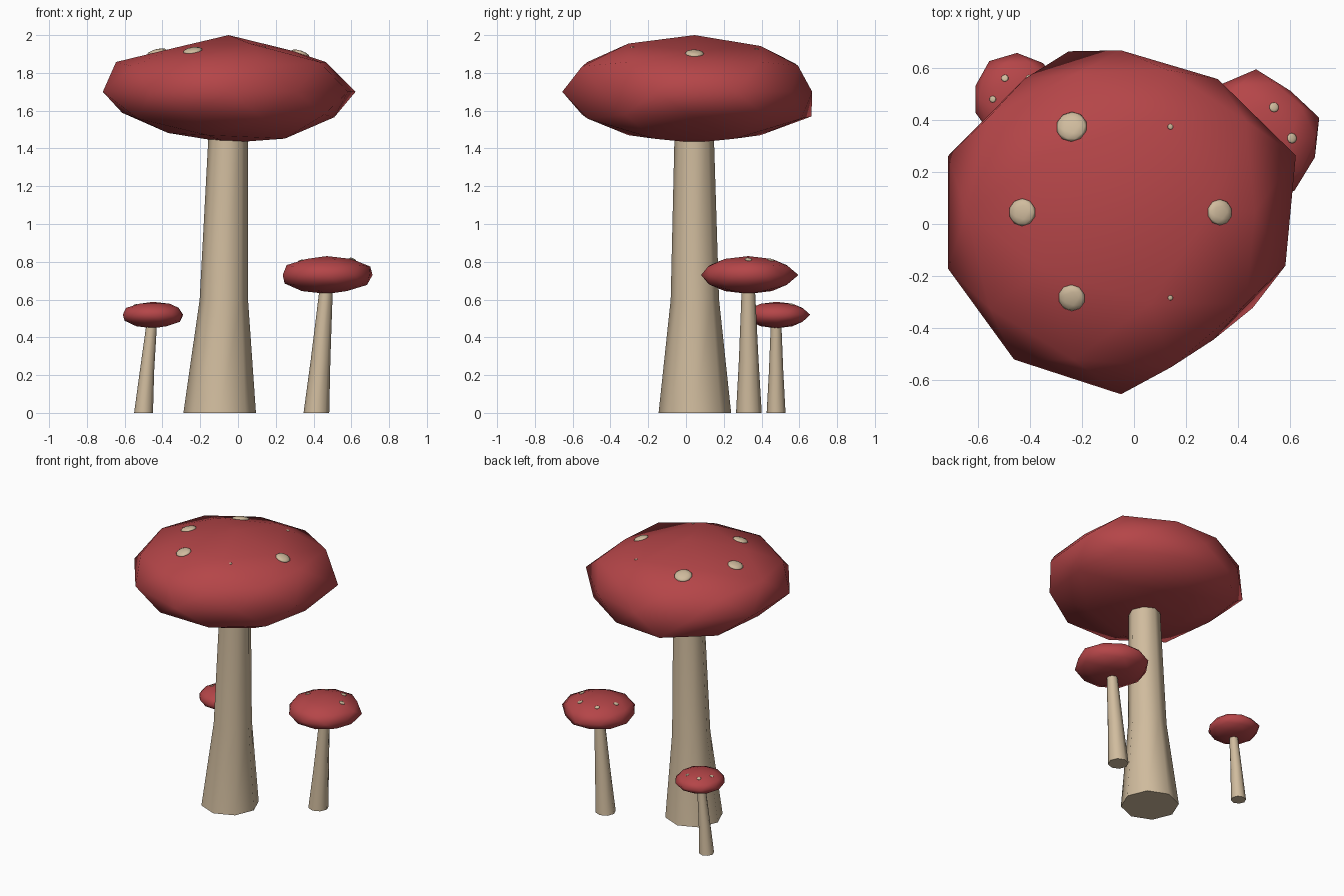
import bpy, bmesh, math
from mathutils import Vector
from mathutils.bvhtree import BVHTree

if "Cube" in bpy.data.objects:
    bpy.data.objects.remove(bpy.data.objects["Cube"])


def material(name, rgb):
    m = bpy.data.materials.new(name)
    m.diffuse_color = (*rgb, 1)
    m.use_nodes = True
    m.node_tree.nodes["Principled BSDF"].inputs["Base Color"].default_value = m.diffuse_color
    return m


RED = material("cap red", (0.46, 0.06, 0.065))
BEIGE = material("stem beige", (0.63, 0.50, 0.34))


def finish(bm, name, mat):
    mesh = bpy.data.meshes.new(name)
    bm.to_mesh(mesh)
    bm.free()
    mesh.materials.append(mat)
    ob = bpy.data.objects.new(name, mesh)
    bpy.context.collection.objects.link(ob)
    return ob


# stem: tapered eight-sided tube through (x, y, z, radius) rings
def stem(name, rings, sides=8):
    bm = bmesh.new()
    loops = []
    for x, y, z, r in rings:
        loops.append([bm.verts.new((x + r * math.cos(math.tau * i / sides),
                                    y + r * math.sin(math.tau * i / sides), z))
                      for i in range(sides)])
    for a, b in zip(loops, loops[1:]):
        for i in range(sides):
            j = (i + 1) % sides
            bm.faces.new((a[i], a[j], b[j], b[i])).smooth = True
    bm.faces.new(loops[0][::-1])
    bm.faces.new(loops[-1])
    return finish(bm, name, BEIGE)


# cap: squashed icosphere; tweaks = {(level, angle): (radial factor, height factor)}
def cap(name, centre, radius, top, bottom, tweaks):
    bm = bmesh.new()
    bmesh.ops.create_icosphere(bm, subdivisions=2, radius=1)
    for v in bm.verts:
        key = (round(v.co.z * 10), round(math.degrees(math.atan2(v.co.y, v.co.x))) % 360)
        fr, fz = tweaks.get(key, (1, 1))
        h = (top if v.co.z > 0 else bottom) * fz
        v.co = Vector(centre) + Vector((v.co.x * radius * fr, v.co.y * radius * fr, v.co.z * h))
    for f in bm.faces:
        f.smooth = True
    return finish(bm, name, RED)


# spots: flat blobs on a ring, dropped onto the cap surface; sizes = {angle: radius}
def spots(name, cap_ob, centre, ring, sizes):
    bm_cap = bmesh.new()
    bm_cap.from_mesh(cap_ob.data)
    tree = BVHTree.FromBMesh(bm_cap)
    bm_cap.free()
    bm = bmesh.new()
    for ang, r in sizes.items():
        a = math.radians(ang)
        p = Vector((centre[0] + ring * math.cos(a), centre[1] + ring * math.sin(a), 5))
        hit, normal, _, _ = tree.ray_cast(p, Vector((0, 0, -1)))
        tilt = Vector((0, 0, 1)).rotation_difference(normal)
        new = bmesh.ops.create_icosphere(bm, subdivisions=2, radius=r)["verts"]
        for v in new:
            v.co.z *= 0.3
            v.co = hit + tilt @ v.co
    for f in bm.faces:
        f.smooth = True
    return finish(bm, name, BEIGE)


# large mushroom
stem("large_stem", [(-0.097, 0.047, 0, 0.192), (-0.075, 0.047, 0.6, 0.128), (-0.05, 0.043, 1.55, 0.102)])
c = (-0.05, 0.045, 1.7)
big = cap("large_cap", c, 0.7, 0.3, 0.27, {
    (0, 18): (1.01, 1), (0, 54): (0.905, 1), (0, 90): (0.89, 1), (0, 126): (0.905, 1),
    (0, 342): (0.95, 1), (0, 306): (0.865, 1),
    (4, 0): (0.82, 1.18), (9, 0): (0.92, 0.85), (9, 144): (1, 0.9), (9, 216): (1, 0.9),
    (9, 72): (1, 0.95), (4, 72): (0.92, 1.03), (5, 108): (0.94, 0.95),
    (-4, 108): (1.04, 1.08), (-4, 180): (0.9, 0.92), (-9, 180): (0.87, 0.95),
    (-5, 0): (0.94, 0.95), (-9, 36): (1, 1.08), (-9, 324): (1, 1.08)})
spots("large_cap_spots", big, c, 0.38,
      {0: 0.05, 60: 0.011, 120: 0.06, 180: 0.053, 240: 0.052, 300: 0.01})

# medium mushroom, on the right
stem("medium_stem", [(0.415, 0.333, 0, 0.068), (0.437, 0.332, 0.28, 0.052), (0.467, 0.33, 0.66, 0.035)])
c = (0.47, 0.33, 0.73)
mid = cap("medium_cap", c, 0.25, 0.1, 0.1, {
    (0, 90): (1.06, 1), (0, 18): (1.02, 1), (0, 54): (0.9, 1), (0, 162): (0.98, 1),
    (0, 198): (0.98, 1), (0, 342): (0.95, 1), (4, 0): (1.03, 1)})
spots("medium_cap_spots", mid, c, 0.1375, {0: 0.02, 60: 0.019, 120: 0.016, 180: 0.017})

# small mushroom, on the left
stem("small_stem", [(-0.50, 0.477, 0, 0.05), (-0.482, 0.477, 0.22, 0.038), (-0.457, 0.477, 0.47, 0.028)])
c = (-0.45, 0.48, 0.52)
low = cap("small_cap", c, 0.168, 0.068, 0.072, {
    (0, 90): (1.06, 1), (0, 126): (1.08, 1), (0, 54): (1.02, 1),
    (0, 342): (0.97, 1), (4, 0): (0.9, 1.2)})
spots("small_cap_spots", low, c, 0.0935, {60: 0.013, 120: 0.014, 180: 0.013})
